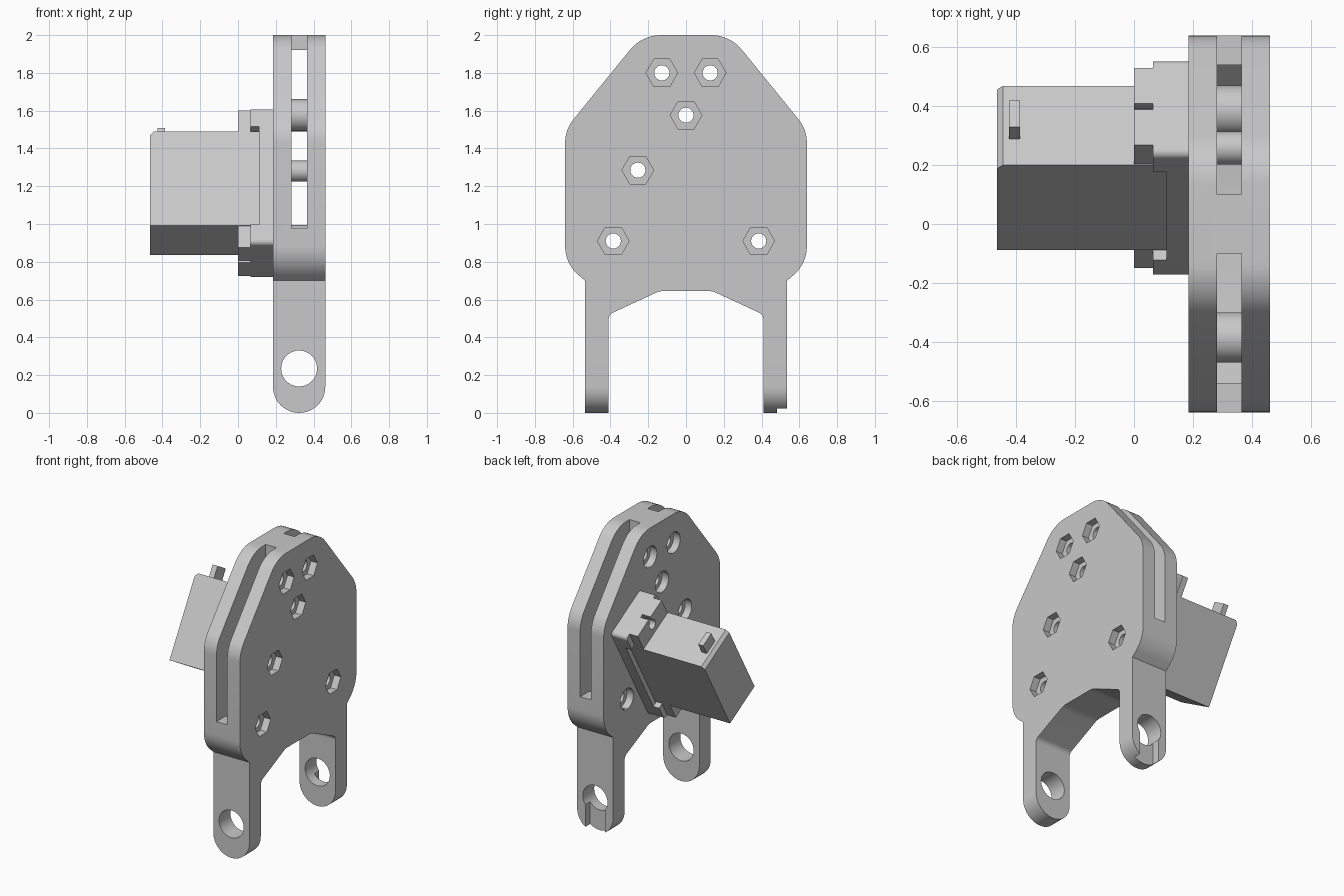
import bpy, bmesh, math
from mathutils import Vector

if "Cube" in bpy.data.objects:
    bpy.data.objects.remove(bpy.data.objects["Cube"], do_unlink=True)

grey = bpy.data.materials.new("light_grey")
grey.use_nodes = True
colour = (0.58, 0.58, 0.58, 1)
grey.diffuse_color = colour
grey.node_tree.nodes["Principled BSDF"].inputs["Base Color"].default_value = colour
parts = []


def fillet(points, steps=8):
    """Round each corner (a, b, radius) of a closed outline."""
    out = []
    for i, (a, b, r) in enumerate(points):
        p = Vector((a, b))
        d1 = (Vector(points[i - 1][:2]) - p).normalized()
        d2 = (Vector(points[(i + 1) % len(points)][:2]) - p).normalized()
        if r == 0:
            out.append(p)
            continue
        half = d1.angle(d2) / 2
        t = r / math.tan(half)
        c = p + (d1 + d2).normalized() * (r / math.sin(half))
        for k in range(steps + 1):
            v = (p + d1 * t - c).lerp(p + d2 * t - c, k / steps)
            out.append(c + v.normalized() * r)
    return out


def ring(cy, cz, r, n=40):
    return [(cy + r * math.cos(math.tau * k / n), cz + r * math.sin(math.tau * k / n))
            for k in range(n)]


def rect(a0, a1, b0, b1):
    return [(a0, b0), (a1, b0), (a1, b1), (a0, b1)]


def mirrored(half):
    return half + [(-p[0], *p[1:]) for p in reversed(half)]


def prism(name, pts, lo, hi, axis="x"):
    """Extrude a 2D outline along x (outline in y, z) or y (outline in x, z)."""
    bm = bmesh.new()
    place = (lambda p, t: (t, p[0], p[1])) if axis == "x" else (lambda p, t: (p[0], t, p[1]))
    face = bm.faces.new([bm.verts.new(place(p, lo)) for p in pts])
    res = bmesh.ops.extrude_face_region(bm, geom=[face])
    shift = Vector(place((0, 0), hi - lo))
    bmesh.ops.translate(bm, vec=shift,
                        verts=[g for g in res["geom"] if isinstance(g, bmesh.types.BMVert)])
    bmesh.ops.recalc_face_normals(bm, faces=bm.faces)
    mesh = bpy.data.meshes.new(name)
    bm.to_mesh(mesh)
    bm.free()
    mesh.materials.append(grey)
    obj = bpy.data.objects.new(name, mesh)
    bpy.context.collection.objects.link(obj)
    parts.append(obj)
    return obj


def combine(obj, tool, operation="DIFFERENCE"):
    """Apply a boolean with a tool object, then discard the tool."""
    mod = obj.modifiers.new("combine", "BOOLEAN")
    mod.operation, mod.object, mod.solver = operation, tool, "EXACT"
    bpy.context.view_layer.update()
    graph = bpy.context.evaluated_depsgraph_get()
    mesh = bpy.data.meshes.new_from_object(obj.evaluated_get(graph))
    obj.modifiers.clear()
    obj.data = mesh
    parts.remove(tool)
    bpy.data.objects.remove(tool, do_unlink=True)


# Housing: rounded plate with an internal cavity open along both sides
X0, X1, S0, S1 = 0.185, 0.462, 0.282, 0.365
MID = (X0 + X1) / 2
outline = mirrored([(0.233, 2, 0.21), (0.64, 1.5, 0.2), (0.64, 0.79, 0.2), (0.535, 0.7, 0),
                    (0.535, 0.48, 0), (0.41, 0.48, 0), (0.41, 0.52, 0.04), (0.14, 0.645, 0.1)])
housing = prism("housing", fillet(outline), X0, X1)
cavity = mirrored([(0.1, 1.92), (0.1, 2.1), (0.8, 2.1), (0.8, 0.975),
                   (0.54, 0.975), (0.54, 0.9), (0.45, 0.8), (0.2, 0.76)])
combine(housing, prism("cavity_cutter", cavity, S0, S1))

# Spacer bosses inside the cavity
for y, z in ((0.385, 0.91), (-0.385, 0.91), (0, 1.576)):
    combine(housing, prism("boss", ring(y, z, 0.085), S0 - 0.01, S1 + 0.01), "UNION")

# Bolt holes: hexagonal nut pockets on one face, round counterbores on the other
for y, z in ((0.128, 1.8), (-0.128, 1.8), (0, 1.576), (-0.255, 1.285),
             (0.385, 0.91), (-0.385, 0.91)):
    combine(housing, prism("bolt_cutter", ring(y, z, 0.04), 0, 0.6))
    combine(housing, prism("nut_cutter", ring(y, z, 0.084, 6), X1 - 0.05, 0.6))
    combine(housing, prism("head_cutter", ring(y, z, 0.072), 0, X0 + 0.05))

# Legs with rounded feet and pivot holes
R = (X1 - X0) / 2
foot = [(MID + R * math.cos(math.pi * (1 + k / 24)), R + R * math.sin(math.pi * (1 + k / 24)))
        for k in range(25)]
for side, name in ((-1, "front_leg"), (1, "back_leg")):
    lo, hi = sorted((side * 0.41, side * 0.535))
    leg = prism(name, foot + [(X1, 0.48), (X0, 0.48)], lo, hi, "y")
    combine(leg, prism("pivot_cutter", ring(MID, 0.235, 0.095), lo - 0.1, hi + 0.1, "y"))
    if side > 0:
        slot = rect(MID - 0.075, MID + 0.075, -0.1, 0.235)
        combine(leg, prism("slot_cutter", slot, 0.483, 0.6, "y"))

# Motor: built upright about its own centre, then tilted
motor = []
motor.append(prism("motor_body", [(-0.465, -0.288), (0.11, -0.288), (0.11, 0.288),
                                  (-0.445, 0.288), (-0.465, 0.265)], -0.155, 0.155, "y"))
motor.append(prism("cable_stub", rect(-0.425, -0.387, 0.28, 0.368), -0.052, 0.052, "y"))
flange = prism("motor_flange", rect(-0.151, 0.151, -0.418, 0.418), 0, 0.065)
for s in (-1, 1):
    b0, b1 = sorted((s * 0.36, s * 0.5))
    combine(flange, prism("screw_cutter", ring(0, s * 0.355, 0.032, 24), -0.1, 0.1))
    combine(flange, prism("slit_cutter", rect(-0.012, 0.012, b0, b1), -0.1, 0.1))
motor.append(flange)
mount = prism("motor_mount", fillet([(-0.188, -0.415, 0.025), (0.188, -0.415, 0.025),
                                     (0.188, 0.415, 0.025), (-0.188, 0.415, 0.025)]), 0.065, X0)
combine(mount, prism("recess_cutter", rect(-0.3, 0.3, -0.3, 0.3), 0, 0.11))
motor.append(mount)
motor.append(prism("output_shaft", ring(0, 0.135, 0.056), 0.1, S1))
for obj in motor:
    obj.location = (0, 0.19, 1.163)
    obj.rotation_euler = (math.radians(-30), 0, 0)

# Smooth the curved walls, keep edges sharp
bpy.ops.object.select_all(action="DESELECT")
for obj in parts:
    obj.select_set(True)
bpy.context.view_layer.objects.active = housing
bpy.ops.object.shade_smooth_by_angle(angle=math.radians(25))
